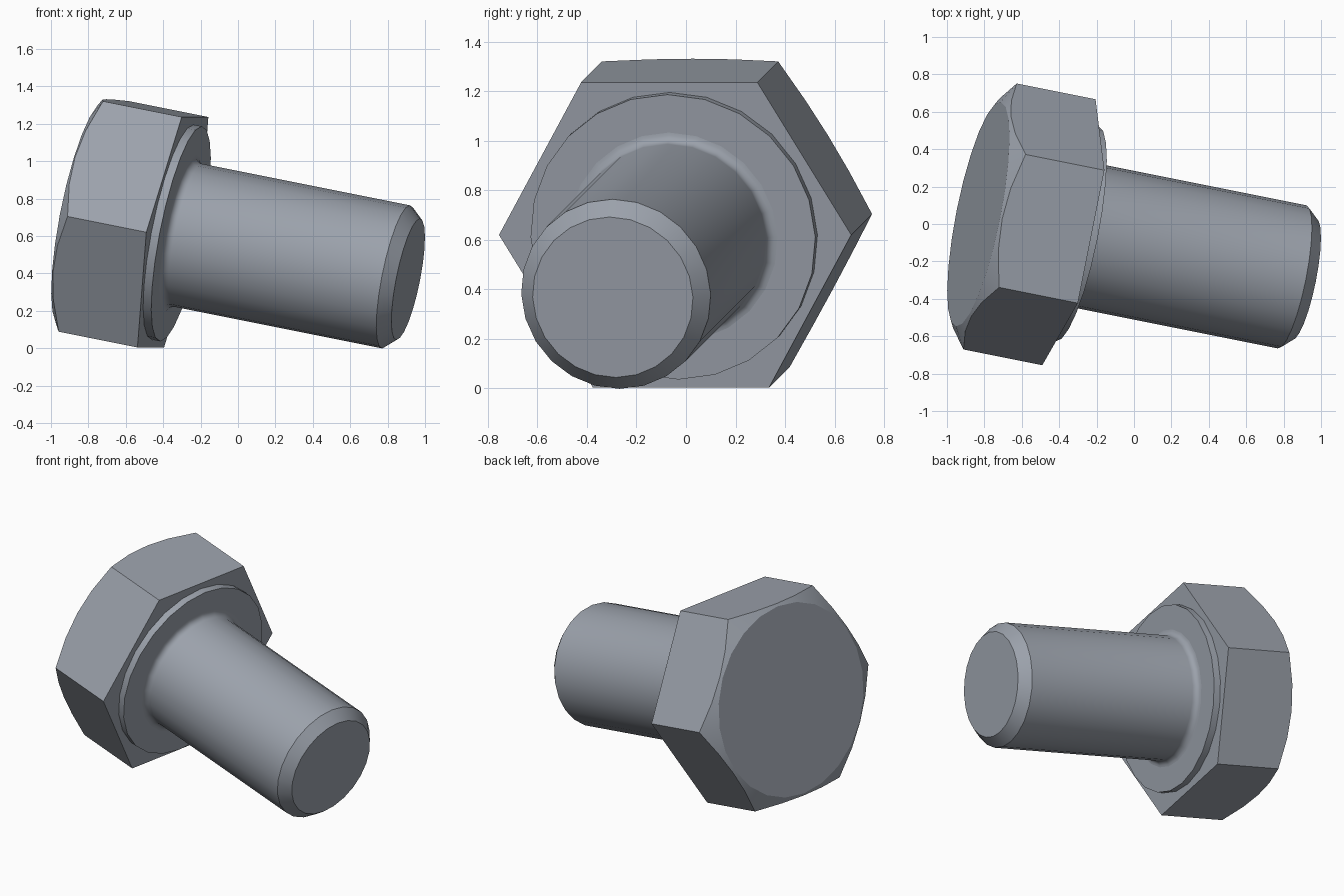
import bpy
import bmesh
from math import cos, sin, tan, pi, radians
from mathutils import Matrix, Vector

cube = bpy.data.objects.get("Cube")
if cube:
    bpy.data.objects.remove(cube)

SEGMENTS = 24
HEX_RADIUS = 0.725
APOTHEM = HEX_RADIUS * cos(pi / 6)
HEAD_HEIGHT = 0.503
FACE_RADIUS = 0.612
COLLAR_HEIGHT = 0.045
SHANK_RADIUS = 0.39
FILLET = 0.04
LENGTH = 1.307

# Tilted frame: local z runs from the head's underside to the shank's tip
axis = Vector((1, -0.2, -0.2)).normalized()
side = Vector((0.2, 1, 0)).normalized()
frame = Matrix((side, axis.cross(side), axis)).transposed().to_4x4()
frame.translation = (-0.348, -0.044, 0.62)

# Single steel colour
steel = bpy.data.materials.new("steel grey")
steel.use_nodes = True
colour = (0.33, 0.36, 0.41, 1)
steel.diffuse_color = colour
steel.node_tree.nodes["Principled BSDF"].inputs["Base Color"].default_value = colour


def loft(name, rings):
    """Skin rings given as functions from angle to (radius, height)."""
    bm = bmesh.new()
    angles = [2 * pi * i / SEGMENTS for i in range(SEGMENTS)]
    loops = []
    for ring in rings:
        points = [(a, *ring(a)) for a in angles]
        loops.append([bm.verts.new((r * cos(a), r * sin(a), h)) for a, r, h in points])
    for low, high in zip(loops, loops[1:]):
        for i in range(SEGMENTS):
            j = (i + 1) % SEGMENTS
            bm.faces.new((low[i], low[j], high[j], high[i]))
    bm.faces.new(loops[0])
    bm.faces.new(loops[-1])
    bmesh.ops.dissolve_limit(bm, angle_limit=radians(0.5), verts=bm.verts, edges=bm.edges)
    bmesh.ops.recalc_face_normals(bm, faces=bm.faces)
    mesh = bpy.data.meshes.new(name)
    bm.to_mesh(mesh)
    bm.free()
    mesh.materials.append(steel)
    obj = bpy.data.objects.new(name, mesh)
    obj.matrix_world = frame
    bpy.context.collection.objects.link(obj)
    bpy.ops.object.select_all(action='DESELECT')
    obj.select_set(True)
    bpy.context.view_layer.objects.active = obj
    bpy.ops.object.shade_smooth_by_angle(angle=radians(25))
    return obj


def circle(radius, height):
    return lambda a: (radius, height)


def hex_radius(a):
    return APOTHEM / cos(a % (pi / 3) - pi / 6)


def hex_base(a):
    return hex_radius(a), 0


def hex_chamfer(a):
    r = hex_radius(a)
    return r, -HEAD_HEIGHT + (r - FACE_RADIUS) * tan(radians(30))


# Hexagonal head with a conical chamfer around its outer face
loft("hex_head", [hex_base, hex_chamfer, circle(FACE_RADIUS, -HEAD_HEIGHT)])

# Thin round bearing collar under the head
loft("bearing_collar", [circle(0.586, -0.01), circle(0.586, COLLAR_HEIGHT)])

# Shank with a root fillet and a chamfered tip
steps = 5
fillet = [circle(SHANK_RADIUS + FILLET * (1 - sin(t)), COLLAR_HEIGHT + FILLET * (1 - cos(t)))
          for t in (pi / 2 * i / steps for i in range(steps + 1))]
loft("shank", fillet + [circle(SHANK_RADIUS, LENGTH - 0.067), circle(0.33, LENGTH)])
